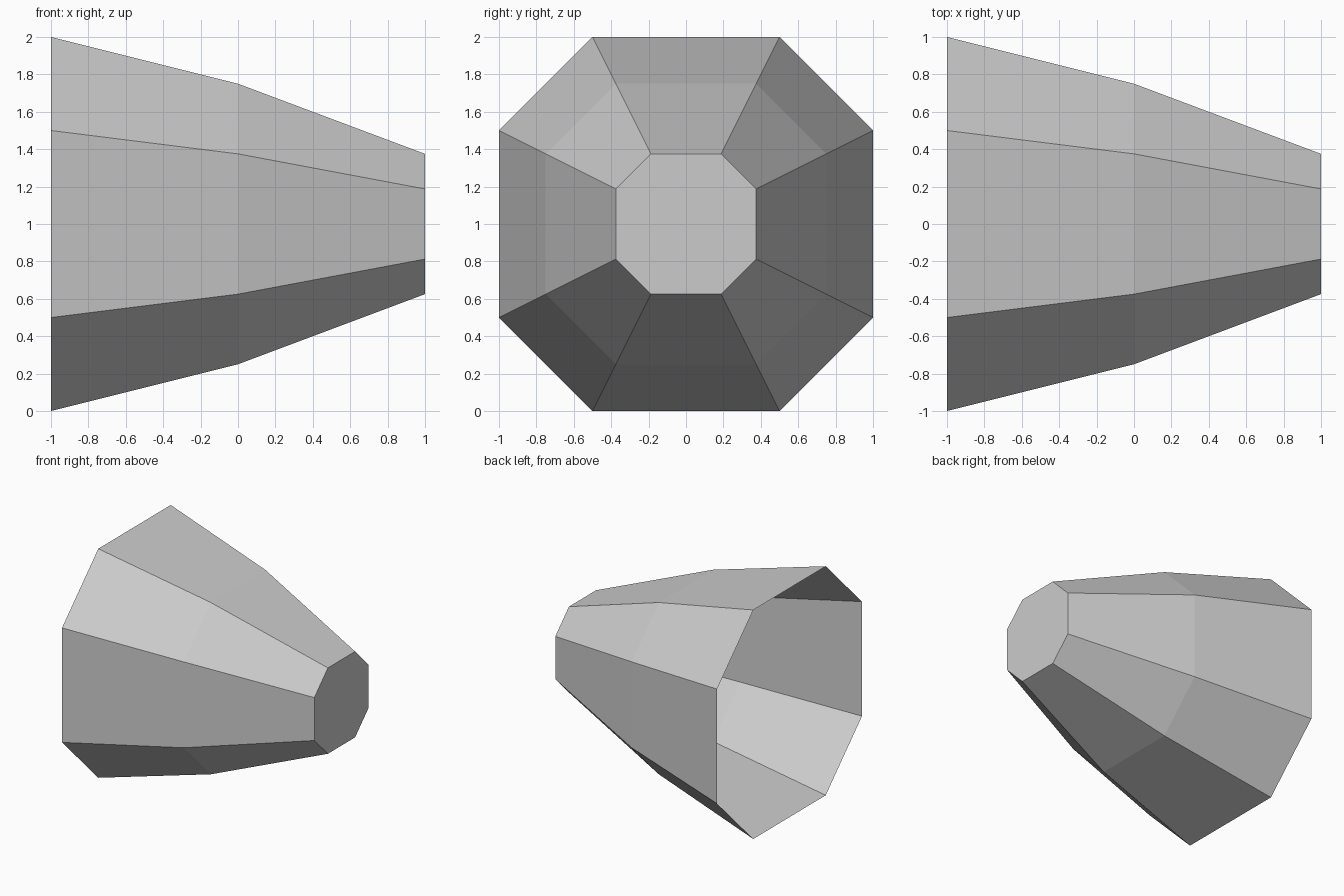
import bpy
import bmesh

cube = bpy.data.objects.get("Cube")
if cube:
    bpy.data.objects.remove(cube, do_unlink=True)

# Plain grey shell material
grey = bpy.data.materials.new("light grey")
grey.use_nodes = True
color = (0.6, 0.6, 0.6, 1)
grey.diffuse_color = color
grey.node_tree.nodes["Principled BSDF"].inputs["Base Color"].default_value = color

# Octagon outline (y, z) with half-width corners
OCTAGON = [(1, .5), (.5, 1), (-.5, 1), (-1, .5),
           (-1, -.5), (-.5, -1), (.5, -1), (1, -.5)]
# Position along x and radius of each ring
RINGS = [(-1, 1), (0, .75), (1, .375)]

bm = bmesh.new()
loops = [[bm.verts.new((x, y * r, 1 + z * r)) for y, z in OCTAGON]
         for x, r in RINGS]

# Tapered walls, outward facing
for a, b in zip(loops, loops[1:]):
    for i in range(8):
        j = (i + 1) % 8
        bm.faces.new((a[i], a[j], b[j], b[i]))

# Cap on the narrow end; the wide end stays open
bm.faces.new(loops[-1])

mesh = bpy.data.meshes.new("tapered_shell")
bm.to_mesh(mesh)
bm.free()
mesh.materials.append(grey)
shell = bpy.data.objects.new("tapered_shell", mesh)
bpy.context.collection.objects.link(shell)
